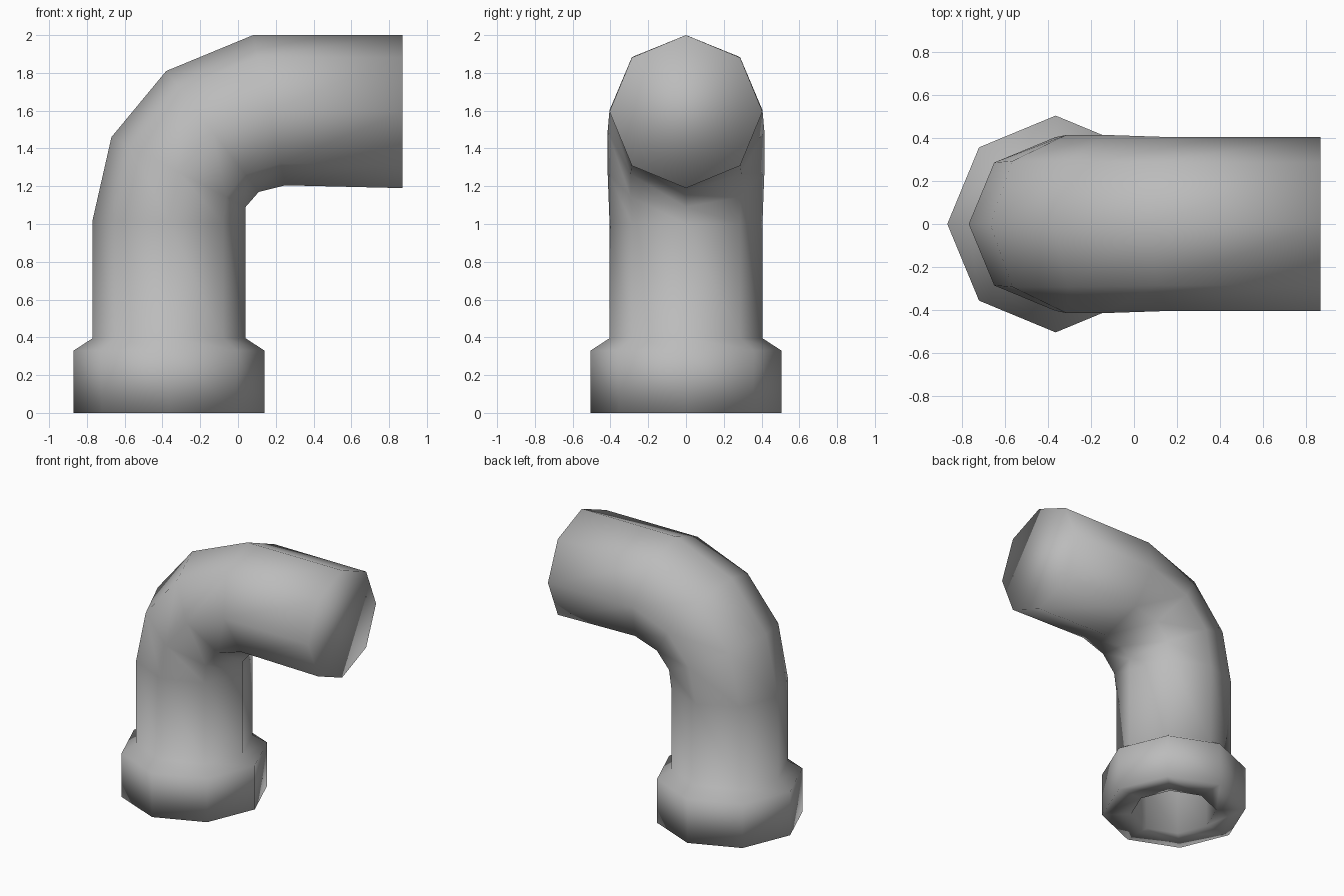
import bpy, bmesh
from math import cos, sin, tau
from mathutils import Vector

cube = bpy.data.objects.get("Cube")
if cube:
    bpy.data.objects.remove(cube, do_unlink=True)

SIDES = 8
AXIS_X = -0.365   # centre line of the upright pipe
PIPE_R = 0.405
COLLAR_R = 0.505
BORE_R = 0.3

grey = bpy.data.materials.new("pipe grey")
grey.use_nodes = True
grey.diffuse_color = (0.5, 0.5, 0.5, 1)
grey.node_tree.nodes["Principled BSDF"].inputs["Base Color"].default_value = (0.5, 0.5, 0.5, 1)


def level(radius, z):
    """Outer and inner ends of a horizontal ring on the upright axis."""
    return (AXIS_X - radius, z), (AXIS_X + radius, z), radius


def add_ring(bm, outer, inner, half_width):
    """Eight-sided ring across the line from outer to inner in the xz plane."""
    a, b = Vector((outer[0], 0, outer[1])), Vector((inner[0], 0, inner[1]))
    mid, arm = (a + b) / 2, (a - b) / 2
    side = Vector((0, half_width, 0))
    return [bm.verts.new(mid + arm * cos(tau * i / SIDES) + side * sin(tau * i / SIDES))
            for i in range(SIDES)]


def loft(name, sections):
    """Skin a row of rings and close both ends."""
    bm = bmesh.new()
    rings = [add_ring(bm, *s) for s in sections]
    for r, s in zip(rings, rings[1:]):
        for i in range(SIDES):
            j = (i + 1) % SIDES
            bm.faces.new((r[i], r[j], s[j], s[i]))
    bm.faces.new(rings[0])
    bm.faces.new(rings[-1])
    bmesh.ops.recalc_face_normals(bm, faces=bm.faces)
    for f in bm.faces:
        f.smooth = True
    mesh = bpy.data.meshes.new(name)
    bm.to_mesh(mesh)
    bm.free()
    mesh.materials.append(grey)
    obj = bpy.data.objects.new(name, mesh)
    bpy.context.collection.objects.link(obj)
    return obj


# Bore in the foot, then collar, shoulder and upright pipe
sections = [level(BORE_R, 0.33), level(BORE_R, 0), level(COLLAR_R, 0),
            level(COLLAR_R, 0.33), level(PIPE_R, 0.395)]
# Bend and straight outlet
sections += [
    ((-0.77, 1.02), (0.04, 1.0), PIPE_R),
    ((-0.67, 1.46), (0.04, 1.09), 0.415),
    ((-0.38, 1.81), (0.11, 1.17), 0.415),
    ((0.08, 2.0), (0.25, 1.205), PIPE_R),
    ((0.87, 2.0), (0.87, 1.19), PIPE_R),
]
loft("elbow_pipe", sections)
